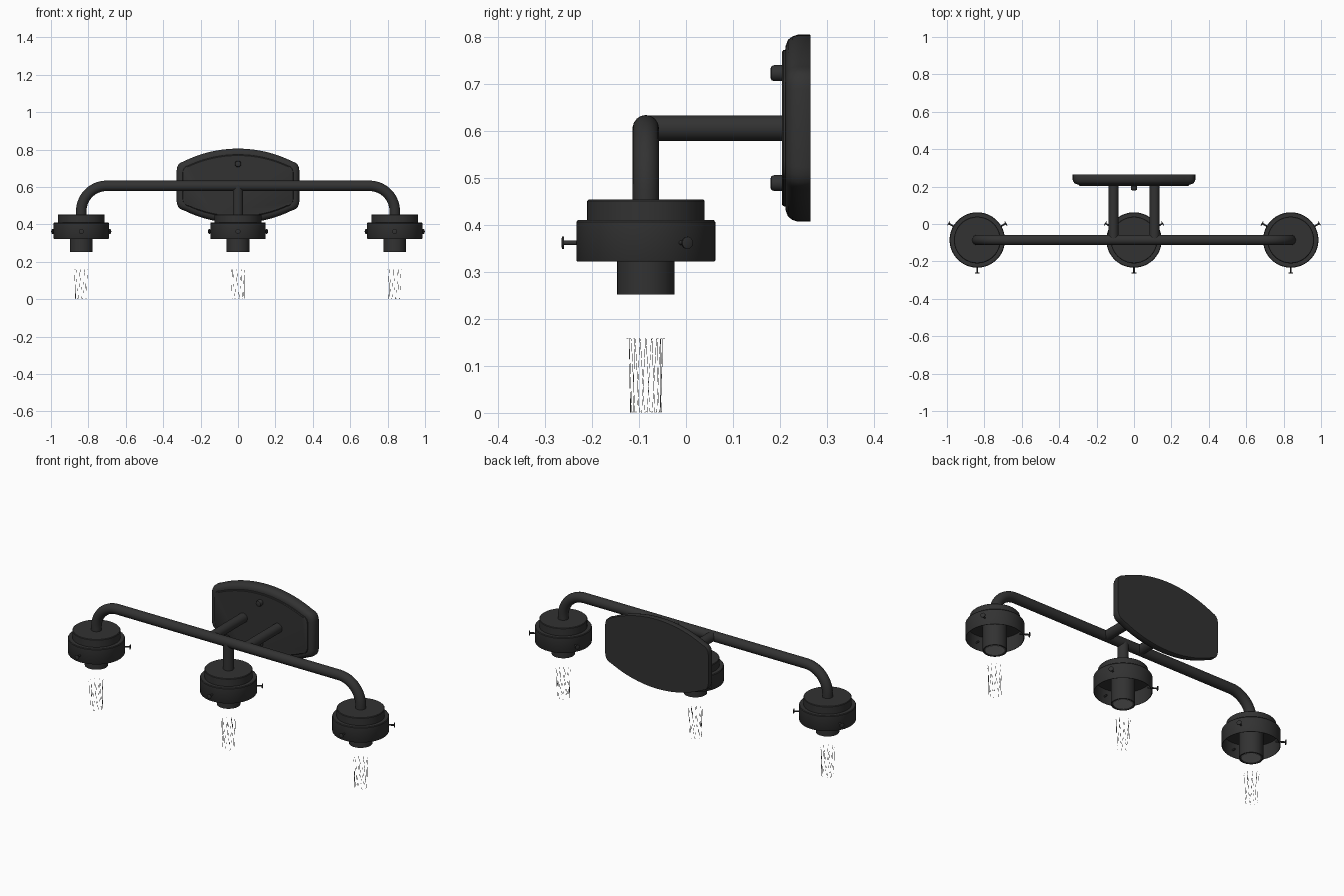
import bpy, bmesh, math
from mathutils import Vector

if "Cube" in bpy.data.objects:
    bpy.data.objects.remove(bpy.data.objects["Cube"])

YC = -0.0855     # depth of the bar and lamp holders
ZB = 0.606       # height of the bar
LAMPS = (-0.838, 0.0, 0.838)


def material(name, c):
    m = bpy.data.materials.new(name)
    m.diffuse_color = (c, c, c, 1)
    m.use_nodes = True
    m.node_tree.nodes["Principled BSDF"].inputs["Base Color"].default_value = m.diffuse_color
    return m


BLACK = material("matte_black", 0.032)
GREY = material("bulb_grey", 0.3)


def finish(name, bm, mat, angle=35):
    bmesh.ops.remove_doubles(bm, verts=bm.verts, dist=1e-5)
    bmesh.ops.recalc_face_normals(bm, faces=bm.faces)
    me = bpy.data.meshes.new(name)
    bm.to_mesh(me)
    bm.free()
    ob = bpy.data.objects.new(name, me)
    bpy.context.collection.objects.link(ob)
    me.materials.append(mat)
    bpy.ops.object.select_all(action='DESELECT')
    ob.select_set(True)
    bpy.context.view_layer.objects.active = ob
    bpy.ops.object.shade_smooth_by_angle(angle=math.radians(angle))
    return ob


def skin(bm, rings):
    for a, b in zip(rings, rings[1:]):
        n = len(a)
        for i in range(n):
            j = (i + 1) % n
            bm.faces.new((a[i], a[j], b[j], b[i]))
    bm.faces.new(rings[0])
    bm.faces.new(rings[-1])


def lathe(name, profile, origin, axis, mat, n=48):
    """Spin (radius, distance) pairs about an axis; ends are capped."""
    q = Vector((0, 0, 1)).rotation_difference(Vector(axis))
    o = Vector(origin)
    bm = bmesh.new()
    rings = []
    for r, h in profile:
        rings.append([bm.verts.new(o + q @ Vector((
            r * math.cos(2 * math.pi * i / n),
            r * math.sin(2 * math.pi * i / n), h))) for i in range(n)])
    skin(bm, rings)
    return finish(name, bm, mat)


def tube(name, pts, radius, mat, res=6, cyclic=False):
    cu = bpy.data.curves.new(name, 'CURVE')
    cu.dimensions = '3D'
    cu.bevel_depth = radius
    cu.bevel_resolution = res
    cu.use_fill_caps = True
    sp = cu.splines.new('POLY')
    sp.points.add(len(pts) - 1)
    for p, c in zip(sp.points, pts):
        p.co = (*c, 1)
    sp.use_cyclic_u = cyclic
    ob = bpy.data.objects.new(name, cu)
    bpy.context.collection.objects.link(ob)
    cu.materials.append(mat)
    bpy.ops.object.select_all(action='DESELECT')
    ob.select_set(True)
    bpy.context.view_layer.objects.active = ob
    bpy.ops.object.convert(target='MESH')
    bpy.ops.object.shade_smooth_by_angle(angle=math.radians(40))


# main bar with both ends bent down
R = 0.135
half = [(0.838 - R + R * math.sin(a), YC, ZB - R + R * math.cos(a))
        for a in [math.pi / 2 * i / 14 for i in range(15)]]
half.append((0.838, YC, 0.45))
tube("main_bar", [(-x, y, z) for x, y, z in reversed(half)] + half, 0.028, BLACK)

# centre drop and the two arms to the wall plate
lathe("centre_drop", [(0.028, 0), (0.028, 0.16)], (0, YC, 0.45), (0, 0, 1), BLACK, 28)
for s in (-1, 1):
    lathe("wall_arm", [(0.027, 0), (0.027, 0.31)], (s * 0.11, YC, ZB), (0, 1, 0), BLACK, 28)


# wall plate: bowed top and bottom, rounded corners, stepped front
def outline():
    quarter = [(0.328, 0.0), (0.328, 0.083), (0.325, 0.100), (0.318, 0.115), (0.306, 0.125)]
    rad = 0.65
    for i in range(13):
        x = 0.29 * (1 - i / 12)
        quarter.append((x, 0.199 - rad + math.sqrt(rad * rad - x * x)))
    right = [(x, -z) for x, z in reversed(quarter)] + quarter[1:]
    return right + [(-x, -z) for x, z in right[1:-1]]


def plate(name, steps):
    bm = bmesh.new()
    rings = []
    for y, d in steps:
        rings.append([bm.verts.new((x * (0.328 - d) / 0.328, y, ZB + z * (0.199 - d) / 0.199))
                      for x, z in outline()])
    skin(bm, rings)
    finish(name, bm, BLACK)


plate("wall_plate", [(0.265, 0.001), (0.263, 0), (0.238, 0), (0.226, 0.004), (0.217, 0.011),
                     (0.212, 0.024), (0.212, 0.032), (0.207, 0.033), (0.204, 0.037)])

# fixing knobs
for dz in (-0.117, 0.117):
    lathe("plate_knob", [(0.017, 0), (0.017, 0.022), (0.015, 0.028), (0.010, 0.030)],
          (0, 0.21, ZB + dz), (0, -1, 0), BLACK, 24)

for x in LAMPS:
    # stepped shade holder, open underneath
    lathe("shade_holder",
          [(0.001, 0.454), (0.122, 0.454), (0.125, 0.451), (0.125, 0.410), (0.145, 0.410),
           (0.148, 0.406), (0.148, 0.325), (0.146, 0.322), (0.144, 0.322), (0.144, 0.405),
           (0.001, 0.405)], (x, YC, 0), (0, 0, 1), BLACK, 64)
    # bulb socket and grey insert
    lathe("bulb_socket", [(0.061, 0.42), (0.061, 0.252), (0.054, 0.252), (0.054, 0.27)],
          (x, YC, 0), (0, 0, 1), BLACK)
    lathe("socket_insert", [(0.053, 0.268), (0.053, 0.256), (0.050, 0.253)],
          (x, YC, 0), (0, 0, 1), GREY, 24)
    # three thumb screws
    for deg in (-90, 30, 150):
        a = math.radians(deg)
        lathe("thumb_screw", [(0.0045, 0.125), (0.0045, 0.174), (0.013, 0.174),
                              (0.013, 0.178), (0.010, 0.179)],
              (x, YC, 0.362), (math.cos(a), math.sin(a), 0), BLACK, 16)
    # fine zigzag filament with hooked tops
    pts = []
    for i in range(9):
        for da, r, z in ((-0.42, 0.034, 0.003), (-0.38, 0.033, 0.001), (-0.03, 0.036, 0.157),
                         (0, 0.041, 0.159), (0.03, 0.036, 0.157), (0.38, 0.033, 0.001)):
            a = 2 * math.pi * (i + 0.5 + da) / 9
            pts.append((x + r * math.cos(a), YC + r * math.sin(a), z))
    tube("filament", pts, 0.0005, GREY, 0, True)
